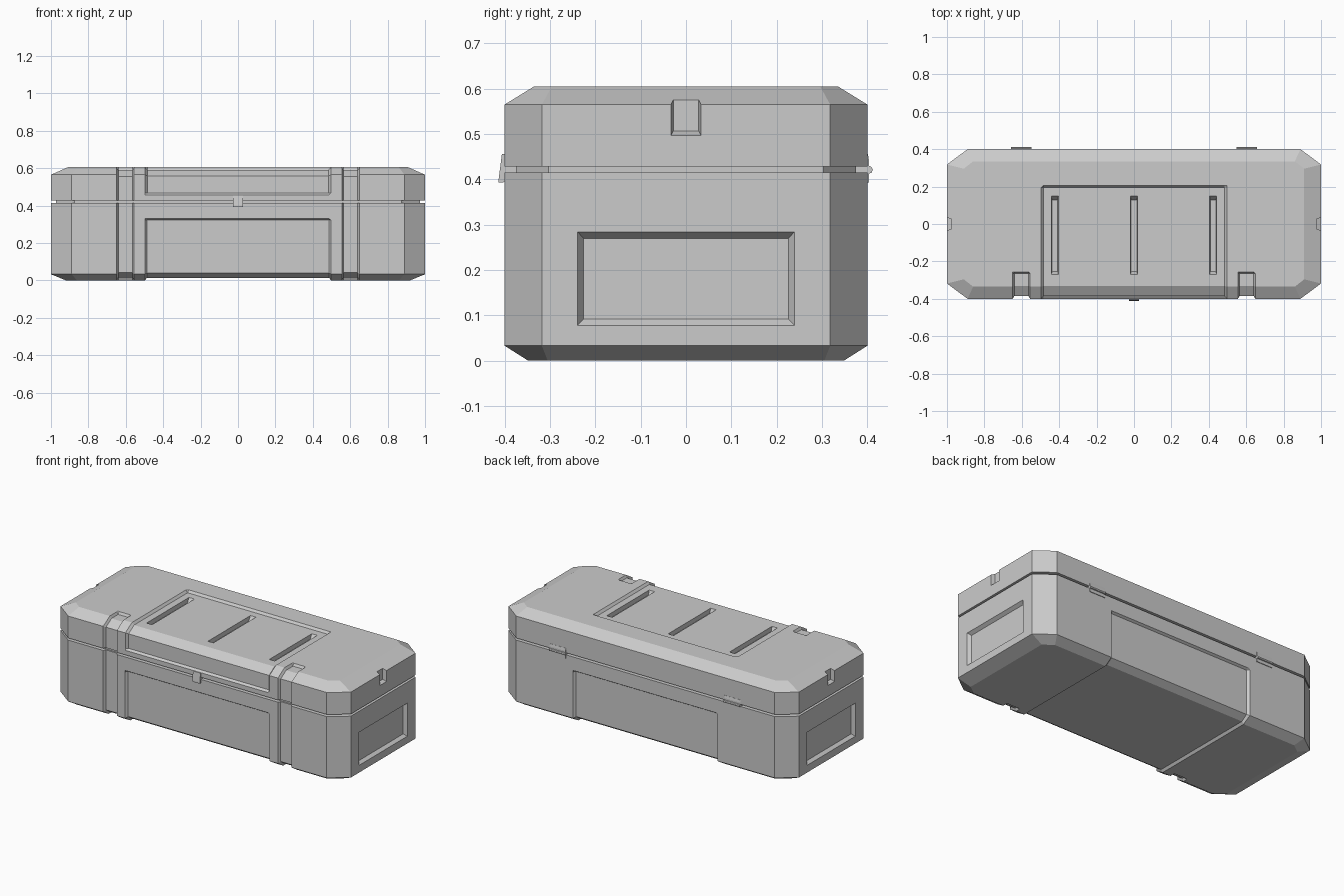
import bpy, bmesh
from mathutils import Vector

if "Cube" in bpy.data.objects:
    bpy.data.objects.remove(bpy.data.objects["Cube"])


def loft(name, sections):
    """Closed solid through rings of equal point count."""
    bm = bmesh.new()
    rings = [[bm.verts.new(p) for p in s] for s in sections]
    n = len(rings[0])
    for a, b in zip(rings, rings[1:]):
        for i in range(n):
            j = (i + 1) % n
            bm.faces.new((a[i], a[j], b[j], b[i]))
    bm.faces.new(rings[0][::-1])
    bm.faces.new(rings[-1])
    bmesh.ops.recalc_face_normals(bm, faces=bm.faces[:])
    me = bpy.data.meshes.new(name)
    bm.to_mesh(me)
    bm.free()
    ob = bpy.data.objects.new(name, me)
    bpy.context.collection.objects.link(ob)
    return ob


def octagon(x, y, cx, cy, z):
    return [(x, -cy, z), (x, cy, z), (cx, y, z), (-cx, y, z),
            (-x, cy, z), (-x, -cy, z), (-cx, -y, z), (cx, -y, z)]


def rect_z(x, y0, y1, w, z):
    return [(x - w, y0, z), (x + w, y0, z), (x + w, y1, z), (x - w, y1, z)]


def rect_x(x, w, z0, z1):
    return [(x, -w, z0), (x, w, z0), (x, w, z1), (x, -w, z1)]


def channel(name, x0, x1, slope, depth, profile):
    """Recess cutter with sloped side walls, following the case surface."""
    stops = [(x0, -0.002), (x0 + slope, depth), (x1 - slope, depth), (x1, -0.002)]
    return loft(name, [[(x, y, z) for y, z in profile(d)] for x, d in stops])


def carve(ob, cutters):
    for c in cutters:
        c.hide_render = True
        m = ob.modifiers.new("cut", 'BOOLEAN')
        m.operation, m.solver, m.object = 'DIFFERENCE', 'EXACT', c
    dg = bpy.context.evaluated_depsgraph_get()
    me = bpy.data.meshes.new_from_object(ob.evaluated_get(dg))
    ob.modifiers.clear()
    ob.data = me


# recess profiles in y, z for a given depth
def lid_profile(d):
    return [(-0.402, 0.455), (-0.4 + d, 0.467), (-0.4 + d, 0.565 - 0.56 * d),
            (-0.335 + 0.28 * d, 0.605 - d), (0.195, 0.605 - d), (0.208, 0.607),
            (0.208, 0.7), (-0.5, 0.7), (-0.5, 0.455)]


def belt_profile(d):
    half = [(-0.5, 0.332), (-0.402, 0.332), (-0.4 + d, 0.322),
            (-0.4 + d, 0.033 + 0.56 * d), (-0.35 + 0.28 * d, d)]
    return half + [(-y, z) for y, z in half[::-1]] + [(0.5, -0.1), (-0.5, -0.1)]


def strap_profile(d):
    return [(-0.255, 0.607), (-0.265, 0.605 - d), (-0.335 + 0.28 * d, 0.605 - d),
            (-0.4 + d, 0.565 - 0.56 * d), (-0.4 + d, 0.033 + 0.56 * d),
            (-0.35 + 0.28 * d, d), (-0.325, d), (-0.315, -0.002),
            (-0.315, -0.1), (-0.5, -0.1), (-0.5, 0.7), (-0.255, 0.7)]


# main shells
base = loft("case_base", [octagon(0.92, 0.348, 0.86, 0.305, 0),
                          octagon(1, 0.4, 0.89, 0.318, 0.033),
                          octagon(1, 0.4, 0.89, 0.318, 0.415)])
lid = loft("case_lid", [octagon(1, 0.4, 0.89, 0.318, 0.428),
                        octagon(1, 0.4, 0.89, 0.318, 0.565),
                        octagon(0.91, 0.335, 0.86, 0.296, 0.605)])
loft("seam_core", [octagon(0.972, 0.375, 0.875, 0.303, z) for z in (0.40, 0.44)])

# cutters
straps = [channel("strap_cut", x - 0.048, x + 0.048, 0.01, 0.015, strap_profile)
          for x in (-0.602, 0.602)]
belt = channel("belt_cut", -0.5, 0.5, 0.014, 0.014, belt_profile)
top_panel = channel("lid_panel_cut", -0.498, 0.498, 0.014, 0.014, lid_profile)
grooves = [loft("groove_cut", [rect_z(x, -0.255, 0.128, 0.015, 0.565),
                               rect_z(x, -0.27, 0.15, 0.019, 0.592),
                               rect_z(x, -0.27, 0.15, 0.019, 0.7)])
           for x in (-0.423, 0, 0.423)]
end_panels = [loft("end_panel_cut", [rect_x(s * 0.98, 0.226, 0.092, 0.27),
                                     rect_x(s * 1.0, 0.239, 0.078, 0.284),
                                     rect_x(s * 1.1, 0.239, 0.078, 0.284)])
              for s in (-1, 1)]
end_notches = [loft("end_notch_cut", [rect_x(s * 0.977, 0.028, 0.507, 0.7),
                                      rect_x(s * 1.0, 0.033, 0.497, 0.7),
                                      rect_x(s * 1.1, 0.033, 0.497, 0.7)])
               for s in (-1, 1)]
carve(base, straps + [belt] + end_panels)
carve(lid, straps + [top_panel] + grooves + end_notches)
for c in straps + [belt, top_panel] + grooves + end_panels + end_notches:
    bpy.data.objects.remove(c)

# front latch
latch = [(-0.37, 0.44), (-0.37, 0.42), (-0.403, 0.393), (-0.413, 0.393),
         (-0.413, 0.402), (-0.406, 0.456), (-0.398, 0.456)]
loft("front_latch", [[(x, y, z) for y, z in latch] for x in (-0.026, 0.026)])

# back hinges: leaf and barrel
leaf = [(0.37, 0.44), (0.37, 0.415), (0.398, 0.393), (0.404, 0.393),
        (0.404, 0.44), (0.401, 0.456), (0.396, 0.456)]
for side, x in (("left", -0.602), ("right", 0.602)):
    loft("hinge_leaf_" + side, [[(x + w, y, z) for y, z in leaf] for w in (-0.055, 0.055)])
    pin = [Vector((0, 0.009, 0)) for _ in range(8)]
    ring = []
    for i in range(8):
        c, s = [(1, 0), (.7, .7), (0, 1), (-.7, .7), (-1, 0), (-.7, -.7), (0, -1), (.7, -.7)][i]
        ring.append((0.403 + 0.009 * c, 0.421 + 0.009 * s))
    loft("hinge_barrel_" + side, [[(x + w, y, z) for y, z in ring] for w in (-0.055, 0.055)])
